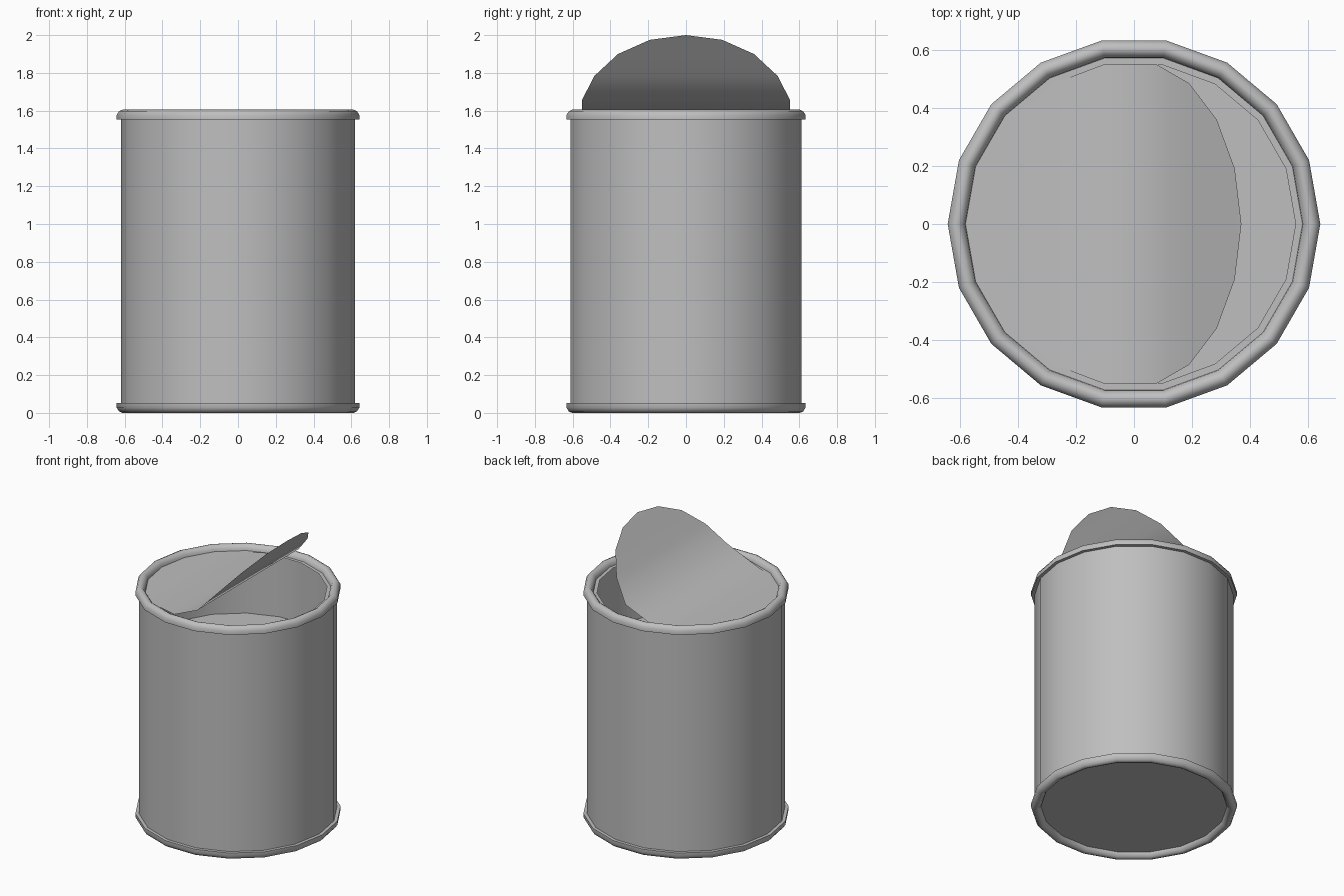
import bpy
import bmesh
import math

cube = bpy.data.objects.get("Cube")
if cube:
    bpy.data.objects.remove(cube, do_unlink=True)

SIDES = 18

metal = bpy.data.materials.new("tin grey")
metal.use_nodes = True
grey = (0.52, 0.52, 0.52, 1)
metal.diffuse_color = grey
metal.node_tree.nodes["Principled BSDF"].inputs["Base Color"].default_value = grey


def finish(name, bm, angle=50):
    mesh = bpy.data.meshes.new(name)
    bm.to_mesh(mesh)
    bm.free()
    mesh.materials.append(metal)
    obj = bpy.data.objects.new(name, mesh)
    bpy.context.collection.objects.link(obj)
    bpy.ops.object.select_all(action="DESELECT")
    obj.select_set(True)
    bpy.context.view_layer.objects.active = obj
    bpy.ops.object.shade_smooth_by_angle(angle=math.radians(angle))
    return obj


def lathe(name, profile):
    """Turn an open (radius, height) profile, listed so its outside faces out."""
    bm = bmesh.new()
    rings = []
    for r, z in profile:
        rings.append([bm.verts.new((r * math.cos(2 * math.pi * i / SIDES),
                                    r * math.sin(2 * math.pi * i / SIDES), z))
                      for i in range(SIDES)])
    for low, high in zip(rings, rings[1:]):
        for i in range(SIDES):
            j = (i + 1) % SIDES
            bm.faces.new((low[i], low[j], high[j], high[i]))
    return finish(name, bm)


def disc(name, radius, z, up=True):
    bm = bmesh.new()
    bmesh.ops.create_circle(bm, cap_ends=True, segments=SIDES, radius=radius)
    for v in bm.verts:
        # Start the polygon with a corner on the x axis
        a = 2 * math.pi * v.index / SIDES
        v.co = (radius * math.cos(a), radius * math.sin(a), z)
    for f in bm.faces:
        f.normal_update()
        if (f.normal.z > 0) != up:
            f.normal_flip()
    return finish(name, bm)


# Can wall, with rolled rims top and bottom
lathe("can_wall", [(0.62, 0.04), (0.62, 1.57)])
rim = [(0.615, 1.553), (0.642, 1.553), (0.642, 1.578), (0.63, 1.597),
       (0.612, 1.605), (0.595, 1.597), (0.583, 1.58), (0.58, 1.562)]
lathe("top_rim", rim)
lathe("bottom_rim", [(r, 1.605 - z) for r, z in reversed(rim)])

# Narrow ledge left around the opening
lathe("opening_ledge", [(0.6, 1.566), (0.557, 1.566)])

# Recessed base and the surface inside
disc("base", 0.6, 0.035, up=False)
disc("contents", 0.615, 1.12)

# Peeled lid: a thin polygon bent upward along its length
bend = [(0.37, 2.0), (0.347, 1.975), (0.285, 1.9), (0.19, 1.784), (0.075, 1.655),
        (-0.1, 1.58), (-0.275, 1.567), (-0.43, 1.567), (-0.526, 1.567), (-0.56, 1.567)]
bm = bmesh.new()
rows = []
for k, (x, z) in enumerate(bend):
    y = 0.56 * math.sin(2 * math.pi * k / SIDES)
    if k in (0, len(bend) - 1):
        tip = bm.verts.new((x, 0, z))
        rows.append((tip, tip))
    else:
        rows.append((bm.verts.new((x, -y, z)), bm.verts.new((x, y, z))))
for (a, b), (c, d) in zip(rows, rows[1:]):
    bm.faces.new(list(dict.fromkeys((a, b, d, c))))
finish("peeled_lid", bm)
